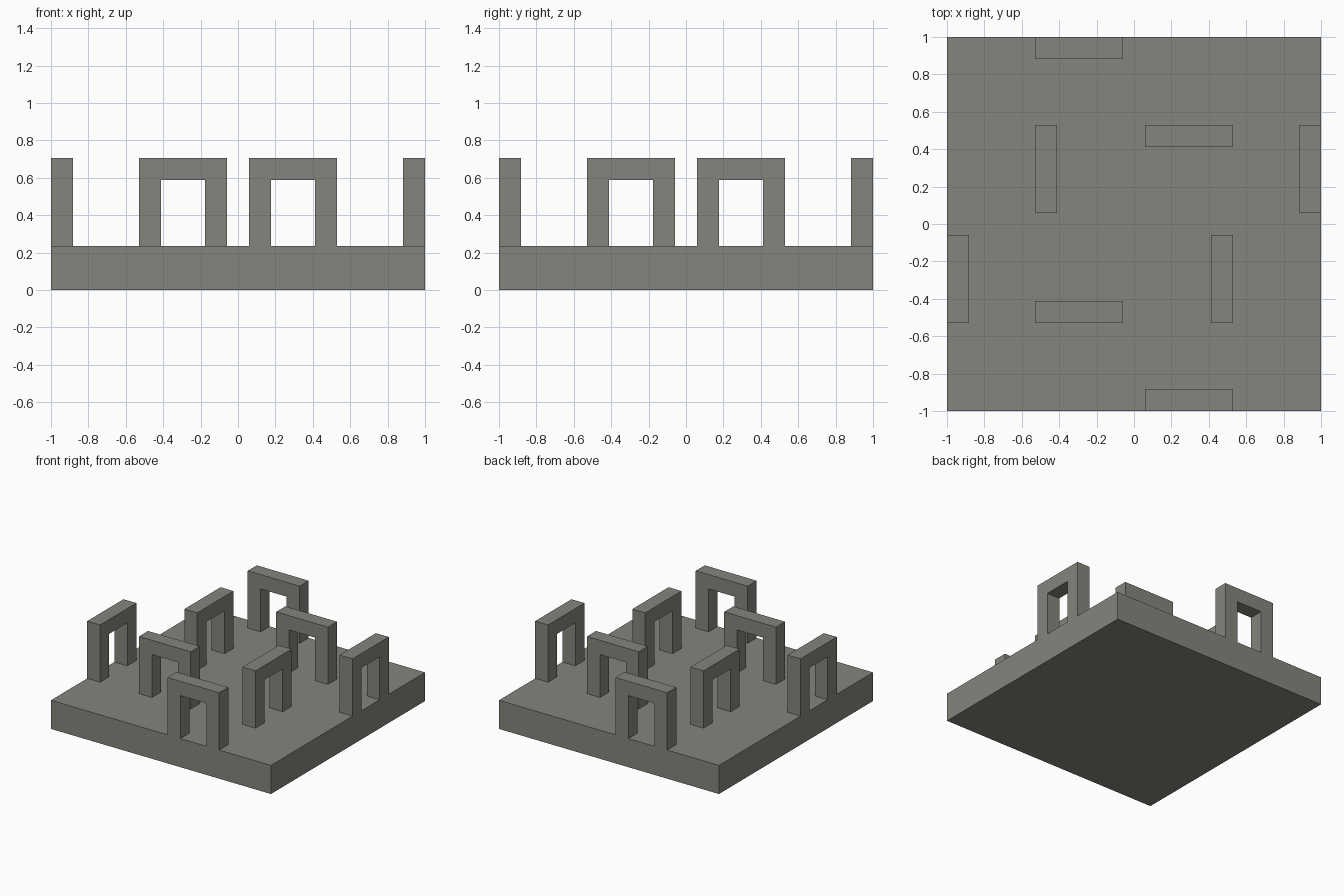
import bpy
import bmesh
from math import pi
from mathutils import Matrix, Vector

if "Cube" in bpy.data.objects:
    bpy.data.objects.remove(bpy.data.objects["Cube"], do_unlink=True)

U = 2 / 17          # module: the slab is 17 modules wide
BASE = 2 * U        # slab height

stone = bpy.data.materials.new("warm_grey")
stone.use_nodes = True
color = (0.235, 0.235, 0.21, 1)
stone.diffuse_color = color
stone.node_tree.nodes["Principled BSDF"].inputs["Base Color"].default_value = color


def extruded(name, outline, direction):
    """Solid made by extruding a flat outline along a direction."""
    bm = bmesh.new()
    face = bm.faces.new([bm.verts.new(p) for p in outline])
    result = bmesh.ops.extrude_face_region(bm, geom=[face], use_keep_orig=True)
    moved = [v for v in result["geom"] if isinstance(v, bmesh.types.BMVert)]
    bmesh.ops.translate(bm, verts=moved, vec=Vector(direction))
    bmesh.ops.recalc_face_normals(bm, faces=bm.faces)
    mesh = bpy.data.meshes.new(name)
    bm.to_mesh(mesh)
    bm.free()
    mesh.materials.append(stone)
    obj = bpy.data.objects.new(name, mesh)
    bpy.context.collection.objects.link(obj)
    return obj


# Square slab
extruded("base_slab", [(-1, -1, 0), (1, -1, 0), (1, 1, 0), (-1, 1, 0)], (0, 0, BASE))

# Square arch: two legs and a lintel in one outline
profile = [(-2, 0), (-1, 0), (-1, 3), (1, 3), (1, 0), (2, 0), (2, 4), (-2, 4)]
outline = [(x * U, -U / 2, z * U) for x, z in profile]

# Outer and inner arches, each repeated by quarter turns about the centre
for ring, x, y in (("outer", 2.5, -8), ("inner", -2.5, -4)):
    for turn, side in enumerate(("front", "left", "back", "right")):
        arch = extruded(f"{ring}_arch_{side}", outline, (0, U, 0))
        arch.matrix_world = (Matrix.Rotation(turn * pi / 2, 4, "Z")
                             @ Matrix.Translation((x * U, y * U, BASE)))
